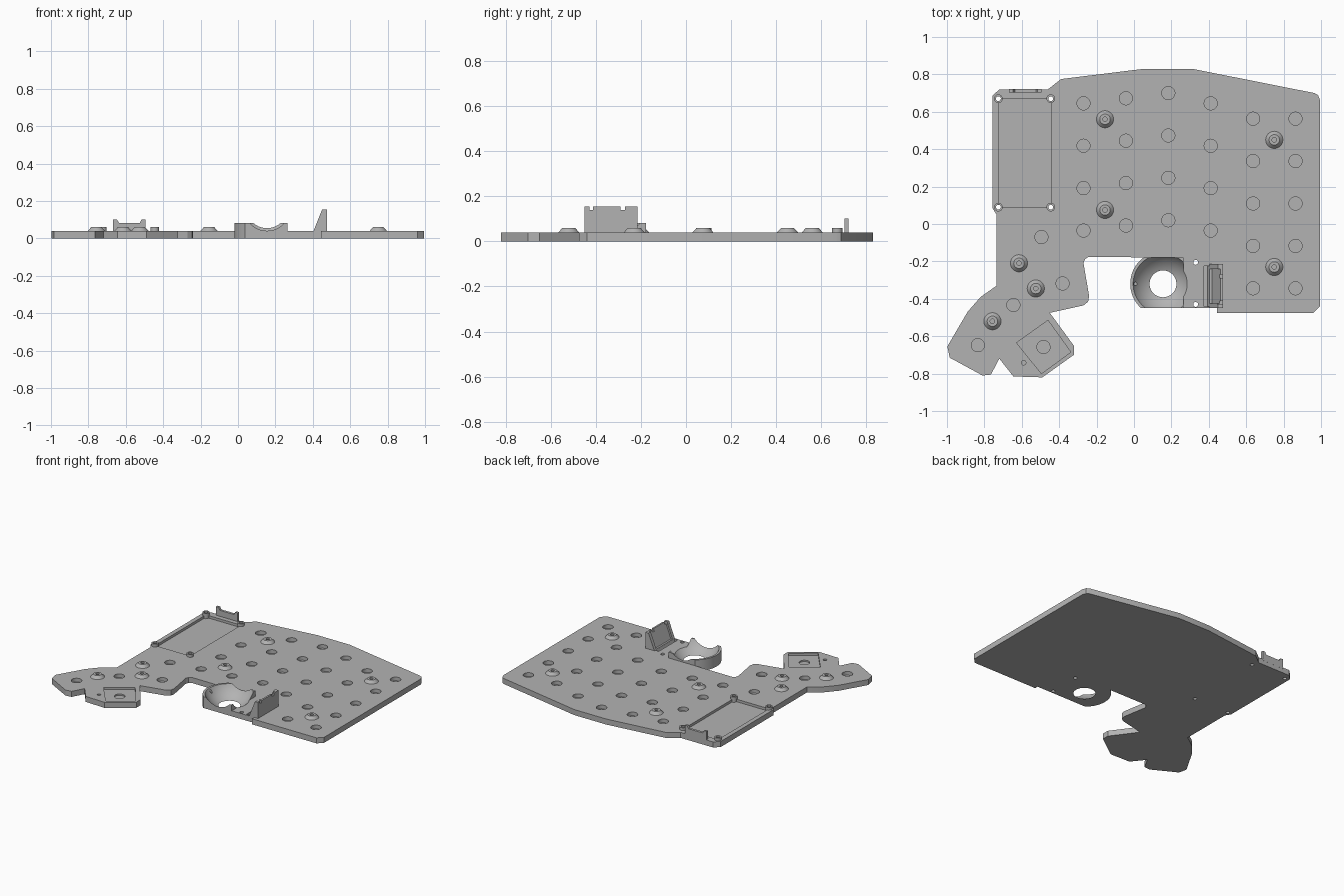
import bpy, bmesh, math
from mathutils import Vector

if "Cube" in bpy.data.objects:
    bpy.data.objects.remove(bpy.data.objects["Cube"])

grey = bpy.data.materials.new("light_grey")
grey.diffuse_color = (0.45, 0.45, 0.45, 1)
grey.use_nodes = True
grey.node_tree.nodes["Principled BSDF"].inputs["Base Color"].default_value = grey.diffuse_color
TOP = 0.04                      # plate thickness
BALL = (0.155, -0.32, 0.165)    # centre of the ball socket


def finish(name, bm):
    bmesh.ops.recalc_face_normals(bm, faces=bm.faces)
    me = bpy.data.meshes.new(name)
    bm.to_mesh(me)
    bm.free()
    ob = bpy.data.objects.new(name, me)
    bpy.context.collection.objects.link(ob)
    me.materials.append(grey)
    return ob


def extrude(bm, pts, vec):
    face = bm.faces.new([bm.verts.new(p) for p in pts])
    res = bmesh.ops.extrude_face_region(bm, geom=[face])
    verts = [g for g in res["geom"] if isinstance(g, bmesh.types.BMVert)]
    bmesh.ops.translate(bm, verts=verts, vec=vec)


def prism(name, pts, z0, z1):
    bm = bmesh.new()
    extrude(bm, [(x, y, z0) for x, y in pts], (0, 0, z1 - z0))
    return finish(name, bm)


def side_prism(name, pts, y0, y1):
    bm = bmesh.new()
    extrude(bm, [(x, y0, z) for x, z in pts], (0, y1 - y0, 0))
    return finish(name, bm)


def box(name, x0, x1, y0, y1, z0, z1):
    return prism(name, [(x0, y0), (x1, y0), (x1, y1), (x0, y1)], z0, z1)


def cylinders(name, centres, r, z0, z1, n=32):
    bm = bmesh.new()
    for cx, cy in centres:
        extrude(bm, [(cx + r * math.cos(a), cy + r * math.sin(a), z0)
                     for a in (2 * math.pi * i / n for i in range(n))], (0, 0, z1 - z0))
    return finish(name, bm)


def lathe(name, centre, profile, n=32):
    # closed (radius, height) loop revolved around a vertical axis
    bm = bmesh.new()
    rings = [[bm.verts.new((centre[0] + r * math.cos(2 * math.pi * i / n),
                            centre[1] + r * math.sin(2 * math.pi * i / n), z))
              for i in range(n)] for r, z in profile]
    for k in range(len(rings)):
        a, b = rings[k], rings[(k + 1) % len(rings)]
        for i in range(n):
            j = (i + 1) % n
            bm.faces.new((a[i], a[j], b[j], b[i]))
    return finish(name, bm)


def sphere(name, centre, r):
    bm = bmesh.new()
    bmesh.ops.create_uvsphere(bm, u_segments=64, v_segments=48, radius=r)
    bmesh.ops.translate(bm, verts=bm.verts, vec=Vector(centre))
    return finish(name, bm)


def cut(target, cutter):
    cutter.hide_render = True
    mod = target.modifiers.new("cut", 'BOOLEAN')
    mod.operation, mod.solver, mod.object = 'DIFFERENCE', 'EXACT', cutter
    bpy.context.view_layer.objects.active = target
    bpy.ops.object.modifier_apply(modifier=mod.name)
    bpy.data.objects.remove(cutter)


def smooth(ob):
    bpy.ops.object.select_all(action='DESELECT')
    ob.select_set(True)
    bpy.context.view_layer.objects.active = ob
    bpy.ops.object.shade_smooth_by_angle(angle=math.radians(25))


# Rounded left side of the ball socket, from its front edge to its back edge
a0 = math.asin(0.13 / 0.175)
a1 = math.asin(0.142 / 0.175)
arc = [(BALL[0] - 0.175 * math.cos(a), BALL[1] + 0.175 * math.sin(a))
       for a in (-a0 + (a0 + a1) * i / 20 for i in range(21))]

# Base plate outline
outline = [(-0.72, 0.72), (-0.46, 0.72), (-0.39, 0.775), (0.055, 0.83), (0.31, 0.83),
           (0.965, 0.70), (0.985, 0.688), (0.995, 0.66), (0.995, -0.44), (0.96, -0.475),
           (0.445, -0.475), (0.445, -0.45)] + arc + [
           (-0.245, -0.177), (-0.262, -0.188), (-0.27, -0.21), (-0.24, -0.385),
           (-0.245, -0.415), (-0.27, -0.435), (-0.45, -0.475), (-0.322, -0.65), (-0.322, -0.70),
           (-0.49, -0.82), (-0.645, -0.815), (-0.72, -0.72), (-0.765, -0.805),
           (-0.81, -0.81), (-0.985, -0.715), (-0.998, -0.655), (-0.89, -0.47),
           (-0.82, -0.39), (-0.735, -0.33), (-0.735, 0.05), (-0.757, 0.085),
           (-0.757, 0.685)]
plate = prism("base_plate", outline, 0, TOP)

# Controller bay and tilted thumb recess
bay = [(x, y) for x in (-0.725, -0.445) for y in (0.09, 0.67)]
cut(plate, box("bay_cutter", -0.725, -0.445, 0.09, 0.67, 0.022, 0.1))
cut(plate, prism("thumb_cutter", [(-0.46, -0.515), (-0.338, -0.685), (-0.495, -0.80),
                                  (-0.628, -0.635)], 0.024, 0.1))

# Round switch pockets: six staggered columns plus the thumb keys
pockets = []
for c, (top, rows) in enumerate([(0.645, 4), (0.672, 4), (0.70, 4),
                                 (0.645, 4), (0.563, 5), (0.563, 5)]):
    pockets += [(-0.27 + 0.2267 * c, top - 0.2267 * r) for r in range(rows)]
pockets += [(-0.495, -0.07), (-0.382, -0.318), (-0.645, -0.433),
            (-0.835, -0.648), (-0.484, -0.658)]
cut(plate, cylinders("pocket_cutter", pockets, 0.035, 0.014, 0.1))

# Through holes for screws, and a small blind hole by the thumb
cut(plate, cylinders("screw_cutter", bay + [(0.33, -0.205), (0.33, -0.43)],
                     0.013, -0.1, 0.1, 20))
cut(plate, cylinders("blind_cutter", [(-0.59, -0.742)], 0.012, 0.015, 0.1, 20))

# Sensor slot in the plate
cut(plate, side_prism("slot_cutter", [(0.375, 0.012), (0.394, 0.012), (0.41, 0.06),
                                      (0.375, 0.06)], -0.44, -0.225))

# Ball socket wall
cup = prism("ball_socket", arc + [(0.265, -0.178), (0.265, -0.45)], TOP, 0.082)
for part in (plate, cup):
    cut(part, sphere("ball_cutter", BALL, 0.18))
cut(cup, cylinders("bearing_cutter", [(0.008, -0.32)], 0.009, 0.05, 0.2, 16))

# Sensor bracket: wedge with a sloped recess and notched top
bracket = side_prism("sensor_bracket", [(0.40, 0.03), (0.45, 0.155), (0.475, 0.155),
                                        (0.475, 0.03)], -0.45, -0.215)
cut(bracket, side_prism("recess_cutter", [(0.36, 0.042), (0.418, 0.042), (0.465, 0.16),
                                          (0.36, 0.16)], -0.425, -0.24))
for y, w in ((-0.42, 0.008), (-0.28, 0.01)):
    cut(bracket, box("notch_cutter", 0.3, 0.6, y - w, y + w, 0.138, 0.3))

# Tapered standoffs with a central hole
standoffs = [(-0.155, 0.56), (-0.155, 0.075), (0.75, 0.45), (0.75, -0.23),
             (-0.615, -0.21), (-0.525, -0.345), (-0.757, -0.52)]
for p in standoffs:
    smooth(lathe("standoff", p, [(0.012, 0.03), (0.046, 0.03), (0.046, TOP), (0.028, 0.06),
                                 (0.012, 0.06)]))

# Hollow posts at the bay corners
for p in bay:
    smooth(lathe("bay_post", p, [(0.013, 0.015), (0.023, 0.015), (0.023, 0.06),
                                 (0.013, 0.06)]))

# Connector tab at the back of the bay, lower in the middle
side_prism("connector_tab", [(-0.667, 0.03), (-0.495, 0.03), (-0.495, 0.102), (-0.515, 0.102),
                             (-0.525, 0.083), (-0.637, 0.083), (-0.647, 0.102),
                             (-0.667, 0.102)], 0.703, 0.7205)

for part in (plate, cup):
    smooth(part)
